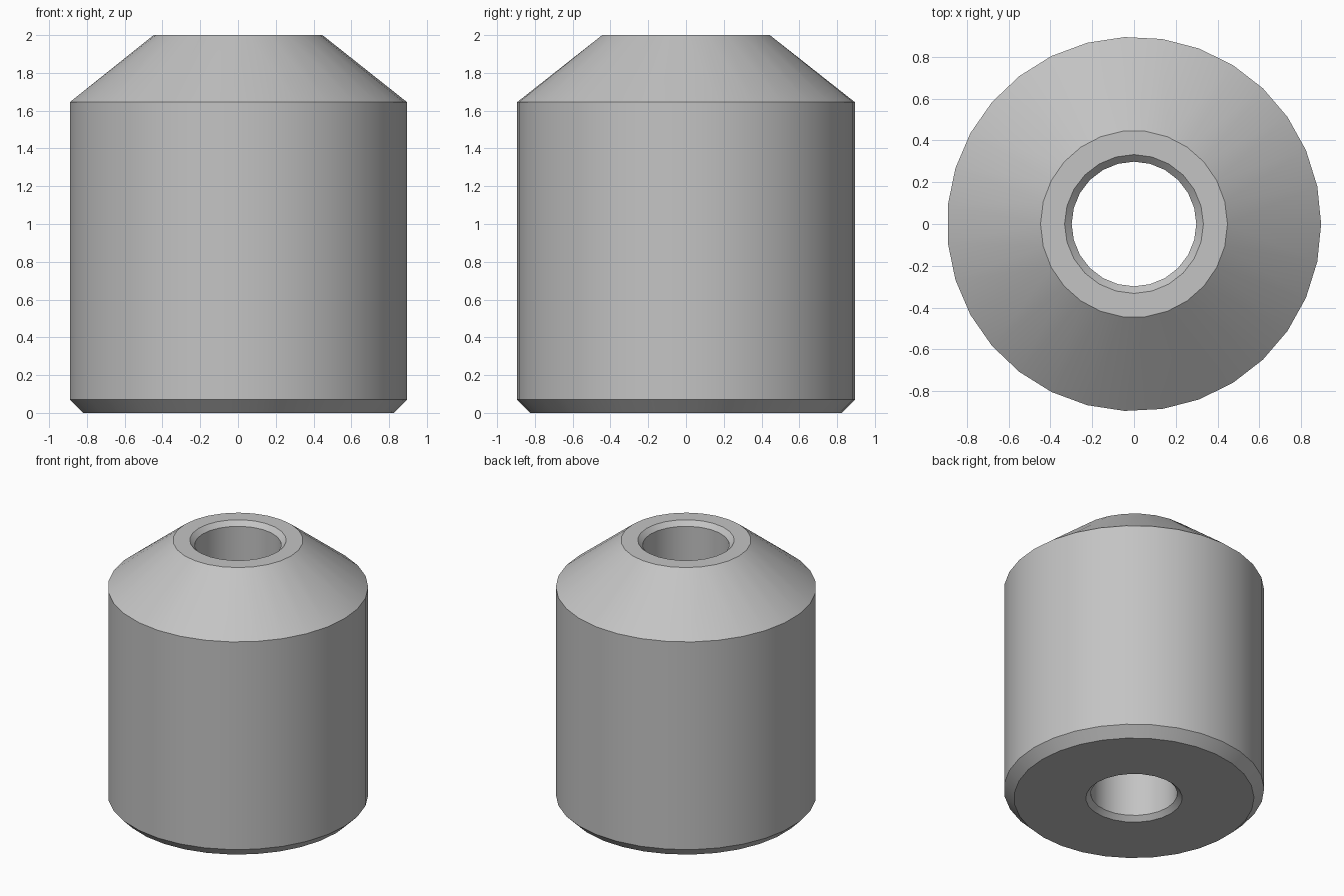
import bpy
import bmesh
from math import cos, sin, tau, radians

cube = bpy.data.objects.get("Cube")
if cube:
    bpy.data.objects.remove(cube, do_unlink=True)

# Plain grey material
grey = bpy.data.materials.new("plain_grey")
grey.use_nodes = True
colour = (0.55, 0.55, 0.55, 1)
grey.diffuse_color = colour
grey.node_tree.nodes["Principled BSDF"].inputs["Base Color"].default_value = colour

# Closed section of the bushing: radius, height, number of sides
SECTION = [
    (0.825, 0.0, 31),     # bottom face, outer rim
    (0.895, 0.07, 31),    # bottom chamfer
    (0.895, 1.645, 31),   # wall
    (0.447, 2.0, 26),     # cone
    (0.332, 2.0, 24),     # top face
    (0.298, 1.966, 24),   # upper bore chamfer
    (0.298, 0.034, 24),   # bore
    (0.332, 0.0, 24),     # lower bore chamfer
]


def ring(bm, radius, height, sides):
    return [bm.verts.new((radius * cos(tau * i / sides),
                          radius * sin(tau * i / sides), height))
            for i in range(sides)]


def stitch(bm, a, b):
    """Join two rings, with quads where their corners line up."""
    n, m = len(a), len(b)
    i = j = 0
    while i < n or j < m:
        step_a, step_b = (i + 1) * m, (j + 1) * n
        face = [a[i % n]]
        if step_a <= step_b:
            i += 1
            face.append(a[i % n])
        if step_b <= step_a:
            face.append(b[(j + 1) % m])
        face.append(b[j % m])
        if step_b <= step_a:
            j += 1
        bm.faces.new(face)


# Bushing body with a through bore
bm = bmesh.new()
rings = [ring(bm, *row) for row in SECTION]
for k, lower in enumerate(rings):
    stitch(bm, lower, rings[(k + 1) % len(rings)])
bmesh.ops.recalc_face_normals(bm, faces=bm.faces[:])
mesh = bpy.data.meshes.new("bushing")
bm.to_mesh(mesh)
bm.free()
mesh.materials.append(grey)

bushing = bpy.data.objects.new("bushing", mesh)
bpy.context.collection.objects.link(bushing)
bpy.ops.object.select_all(action="DESELECT")
bushing.select_set(True)
bpy.context.view_layer.objects.active = bushing
bpy.ops.object.shade_smooth_by_angle(angle=radians(30))
